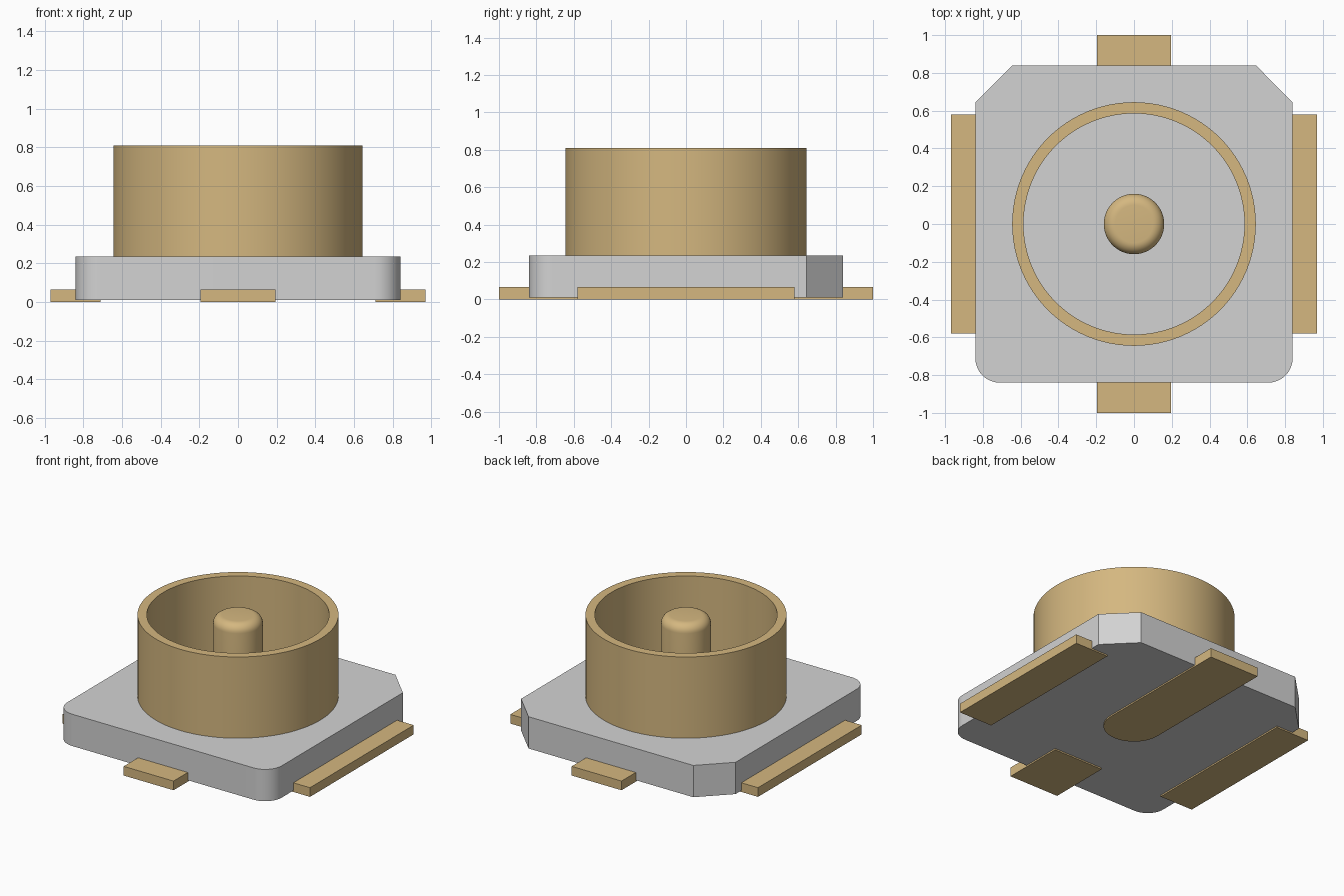
import bpy, bmesh, math

cube = bpy.data.objects.get("Cube")
if cube:
    bpy.data.objects.remove(cube, do_unlink=True)


def material(name, rgb):
    m = bpy.data.materials.new(name)
    m.use_nodes = True
    m.diffuse_color = (*rgb, 1)
    bsdf = next(n for n in m.node_tree.nodes if n.type == 'BSDF_PRINCIPLED')
    bsdf.inputs["Base Color"].default_value = (*rgb, 1)
    return m


GOLD = material("gold", (0.66, 0.475, 0.215))
GREY = material("light grey", (0.65, 0.65, 0.65))


def finish(name, bm, mat):
    bmesh.ops.recalc_face_normals(bm, faces=bm.faces)
    me = bpy.data.meshes.new(name)
    bm.to_mesh(me)
    bm.free()
    me.materials.append(mat)
    ob = bpy.data.objects.new(name, me)
    bpy.context.collection.objects.link(ob)
    bpy.ops.object.select_all(action='DESELECT')
    bpy.context.view_layer.objects.active = ob
    ob.select_set(True)
    bpy.ops.object.shade_smooth_by_angle(angle=math.radians(35))
    return ob


def arc(cx, cy, r, a0, a1, n):
    """Points on an arc, angles in degrees."""
    return [(cx + r * math.cos(math.radians(a0 + (a1 - a0) * i / n)),
             cy + r * math.sin(math.radians(a0 + (a1 - a0) * i / n)))
            for i in range(n + 1)]


def prism(name, outline, z0, z1, mat):
    """Extrude a flat outline from z0 up to z1."""
    bm = bmesh.new()
    face = bm.faces.new([bm.verts.new((x, y, z0)) for x, y in outline])
    top = bmesh.ops.extrude_face_region(bm, geom=[face])["geom"]
    bmesh.ops.translate(bm, vec=(0, 0, z1 - z0),
                        verts=[v for v in top if isinstance(v, bmesh.types.BMVert)])
    return finish(name, bm, mat)


def lathe(name, profile, mat, steps=96):
    """Spin an (r, z) profile around the z axis."""
    bm = bmesh.new()
    verts = [bm.verts.new((r, 0, z)) for r, z in profile]
    edges = [bm.edges.new(p) for p in zip(verts, verts[1:])]
    bmesh.ops.spin(bm, geom=verts + edges, cent=(0, 0, 0), axis=(0, 0, 1),
                   angle=2 * math.pi, steps=steps)
    bmesh.ops.remove_doubles(bm, verts=bm.verts, dist=1e-4)
    return finish(name, bm, mat)


def rect(x0, x1, y0, y1):
    return [(x0, y0), (x1, y0), (x1, y1), (x0, y1)]


# Base: rounded front corners, chamfered back corners
H, R, C = 0.84, 0.13, 0.195
BASE_TOP = 0.235
outline = (arc(-H + R, -H + R, R, 180, 270, 12) + arc(H - R, -H + R, R, 270, 360, 12)
           + [(H, H - C), (H - C, H), (-H + C, H), (-H, H - C)])
prism("base", outline, 0.01, BASE_TOP, GREY)

# Solder pads, standing slightly below the base
PAD_TOP, W = 0.065, 0.195
for side, s in (("left", 1), ("right", -1)):
    x0, x1 = sorted((0.71 * s, 0.97 * s))
    prism(side + "_ground_pad", rect(x0, x1, -0.58, 0.58), 0, PAD_TOP, GOLD)
prism("front_pad", rect(-W, W, -1, -0.555), 0, PAD_TOP, GOLD)
# Signal pad reaches the centre with a round end
prism("back_signal_pad", arc(0, 0, W, 180, 360, 24) + [(W, 1), (-W, 1)], 0, PAD_TOP, GOLD)

# Outer contact shell
TOP = 0.81
SINK = BASE_TOP - 0.02
lathe("shell_ring", [(0.585, SINK), (0.645, SINK), (0.645, TOP), (0.585, TOP), (0.585, SINK)], GOLD)

# Centre pin with a rounded tip
pin = [(0, SINK), (0.16, SINK)] + arc(0.1, TOP - 0.06, 0.06, 0, 90, 8) + [(0, TOP)]
lathe("centre_pin", pin, GOLD, 48)
